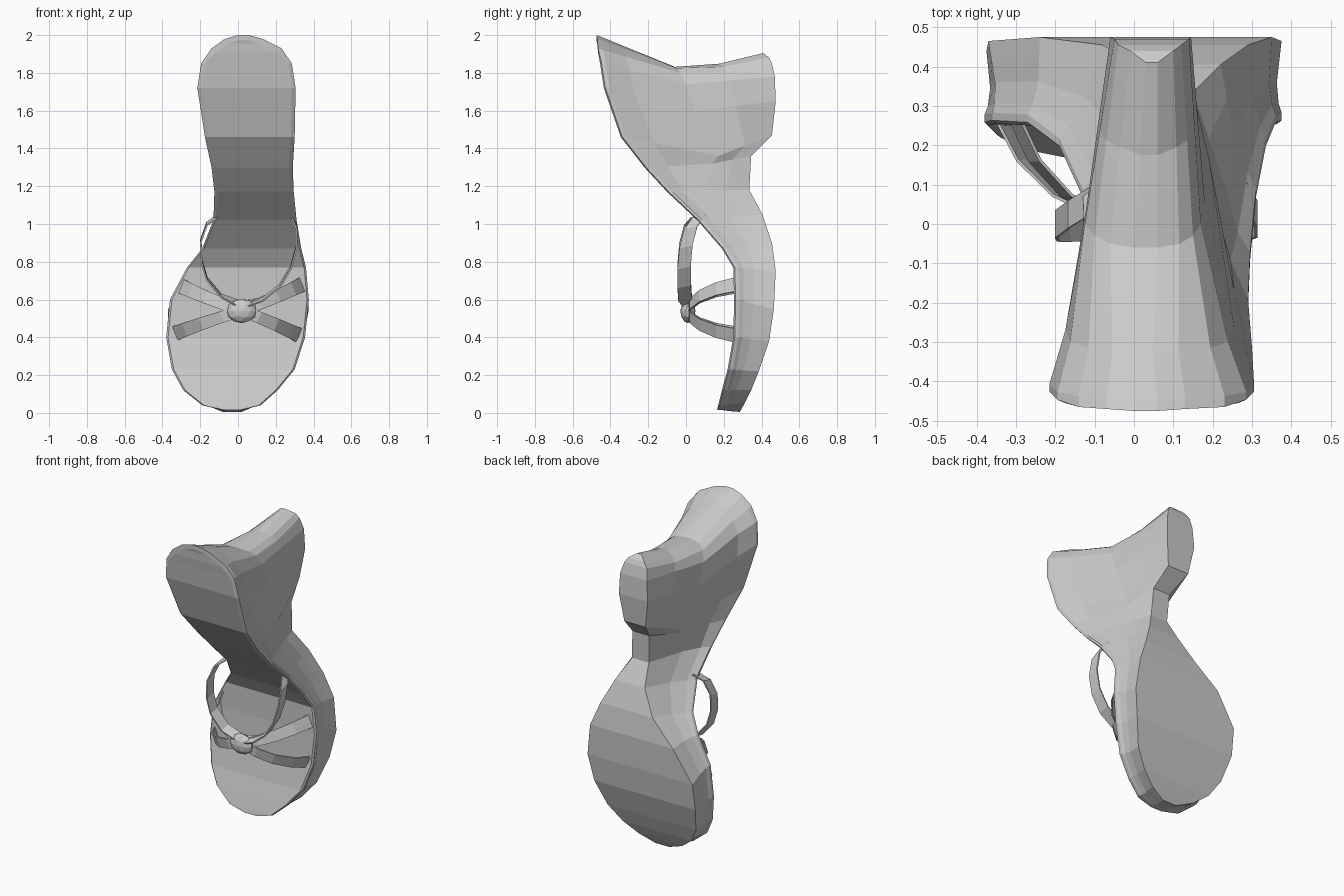
import bpy, bmesh
from mathutils import Vector

cube = bpy.data.objects.get("Cube")
if cube:
    bpy.data.objects.remove(cube)

grey = bpy.data.materials.new("plain grey")
grey.use_nodes = True
colour = (0.6, 0.6, 0.6, 1)
grey.diffuse_color = colour
grey.node_tree.nodes["Principled BSDF"].inputs["Base Color"].default_value = colour


def finish(name, bm):
    """Turn a bmesh into a flat shaded object."""
    bmesh.ops.recalc_face_normals(bm, faces=bm.faces)
    mesh = bpy.data.meshes.new(name)
    bm.to_mesh(mesh)
    bm.free()
    mesh.materials.append(grey)
    obj = bpy.data.objects.new(name, mesh)
    bpy.context.collection.objects.link(obj)
    return obj


# Stations from toe to heel, each as (y, z, x low, x high)
footbed = [
    (.165, .015, -.08, .02), (.17, .04, -.19, .12), (.19, .12, -.29, .21),
    (.22, .23, -.35, .3), (.25, .4, -.38, .355), (.255, .6, -.36, .375),
    (.25, .77, -.27, .36), (.19, .87, -.19, .335), (.06, 1.02, -.13, .31),
    (-.1, 1.17, -.125, .295), (-.22, 1.3, -.14, .29), (-.345, 1.46, -.175, .3),
    (-.435, 1.72, -.215, .305), (-.455, 1.85, -.195, .285),
    (-.465, 1.93, -.14, .23), (-.47, 1.98, -.07, .13), (-.475, 2, 0, .06)]
underside = [
    (.285, .005, -.08, .02), (.31, .05, -.19, .12), (.345, .12, -.28, .21),
    (.385, .22, -.34, .29), (.44, .38, -.375, .345), (.465, .55, -.37, .375),
    (.475, .75, -.24, .35), (.455, .9, -.08, .29), (.405, 1.05, .01, .22),
    (.335, 1.18, .03, .15), (.345, 1.36, .02, .14), (.455, 1.47, -.03, .12),
    (.475, 1.65, -.06, .145), (.47, 1.78, -.05, .14),
    (.455, 1.85, -.04, .12), (.44, 1.88, -.01, .1), (.41, 1.905, .03, .06)]
# Middle of the side walls, only where the heel block is shaped
heel_side = [
    (.1, 1.18, -.04, .23), (.14, 1.32, -.06, .18), (.17, 1.36, -.07, .19),
    (.05, 1.6, -.12, .18), (0, 1.74, -.125, .17), (-.03, 1.8, -.1, .15),
    (-.05, 1.825, -.06, .115), (-.06, 1.832, 0, .06)]


def blend(a, b, t, pinch, drop):
    """Section level between two others, pinched in x and lowered in z."""
    y, z, low, high = [p + (q - p) * t for p, q in zip(a, b)]
    pinch = min(pinch, (high - low) * .2)
    return (y, z - drop, low + pinch, high - pinch)


# Sole and wedge heel, lofted through the stations
def shoe_body():
    bm = bmesh.new()
    rings = []
    toe_count = len(footbed) - len(heel_side)
    for i, (f, u) in enumerate(zip(footbed, underside)):
        on_heel = i >= toe_count
        crown = f[1] > 1.9
        m = heel_side[i - toe_count] if on_heel else blend(f, u, .5, .012, 0)
        inset = .02 if on_heel else .01
        inner = blend(f, f, 0, inset, .025 if crown else 0)
        rim = (f[0] + .028, f[1] - (.01 if crown else 0), f[2], f[3])
        neck = blend(rim, m, .3, .012 if on_heel else .004, 0)
        rear = blend(m, u, .5, 0, .02 if crown else 0)
        levels = [inner, rim, neck, m, rear, u]
        # The crown edge keeps the full height of the heel
        if crown:
            levels.insert(1, f)
        else:
            levels.insert(1, blend(f, rim, .3, 0, 0))
        pts = [(s[2], s[0], s[1]) for s in levels]
        pts += [(s[3], s[0], s[1]) for s in reversed(levels)]
        rings.append([bm.verts.new(p) for p in pts])
    n = len(rings[0])
    for a, b in zip(rings, rings[1:]):
        for i in range(n):
            j = (i + 1) % n
            bm.faces.new((a[i], a[j], b[j], b[i]))
    for ring in (rings[0], rings[-1]):
        for i in range(n // 2 - 1):
            bm.faces.new((ring[i], ring[i + 1], ring[n - 2 - i], ring[n - 1 - i]))
    finish("wedge_sole", bm)


shoe_body()


def strap(name, path, widths):
    """Thin ribbon along a path, with a half-width vector at each point."""
    bm = bmesh.new()
    rows = []
    for p, w in zip(path, widths):
        p, w = Vector(p), Vector(w)
        rows.append((bm.verts.new(p - w), bm.verts.new(p + w)))
    for a, b in zip(rows, rows[1:]):
        bm.faces.new((a[0], a[1], b[1], b[0]))
    obj = finish(name, bm)
    mod = obj.modifiers.new("thickness", "SOLIDIFY")
    mod.thickness = .008
    mod.offset = 0


# Crossing toe straps: four arms from the knot to the sole edge
knot = Vector((.02, .01, .54))
for name, x, z in (("upper_left_strap", .34, .68), ("lower_left_strap", .325, .41),
                   ("upper_right_strap", -.3, .67), ("lower_right_strap", -.335, .42)):
    end = Vector((x, .262, z))
    path = []
    for t, depth in ((0, 0), (.3, .05), (.6, .25), (.85, .6), (1, 1)):
        p = knot.lerp(end, t)
        p.y = knot.y + (end.y - knot.y) * depth
        p.z = knot.z + (end.z - knot.z) * t * (.85 + .15 * t)
        path.append(p)
    tilt = -.014 if (x > 0) == (z > knot.z) else .014
    strap(name, path, [(tilt, 0, .025 + .003 * i) for i in range(len(path))])

# Instep loop running up from the knot on both sides
across, upright = (0, .035, .008), (0, .02, .02)
strap("right_instep_strap",
      [(.02, .01, .57), (-.09, -.005, .62), (-.165, -.01, .71), (-.192, -.01, .8),
       (-.197, .0, .91), (-.165, .025, 1), (-.11, .06, 1.04)],
      [upright] + [across] * 6)
strap("left_instep_strap",
      [(.02, .01, .57), (.13, -.005, .6), (.22, -.01, .67), (.28, -.01, .77),
       (.31, .0, .88), (.31, .025, .98), (.285, .07, 1.04)],
      [upright] + [across] * 6)

# Knot where the straps meet
bm = bmesh.new()
bmesh.ops.create_icosphere(bm, subdivisions=2, radius=1)
bmesh.ops.scale(bm, vec=(.08, .04, .065), verts=bm.verts)
bmesh.ops.translate(bm, vec=knot, verts=bm.verts)
finish("strap_knot", bm)
